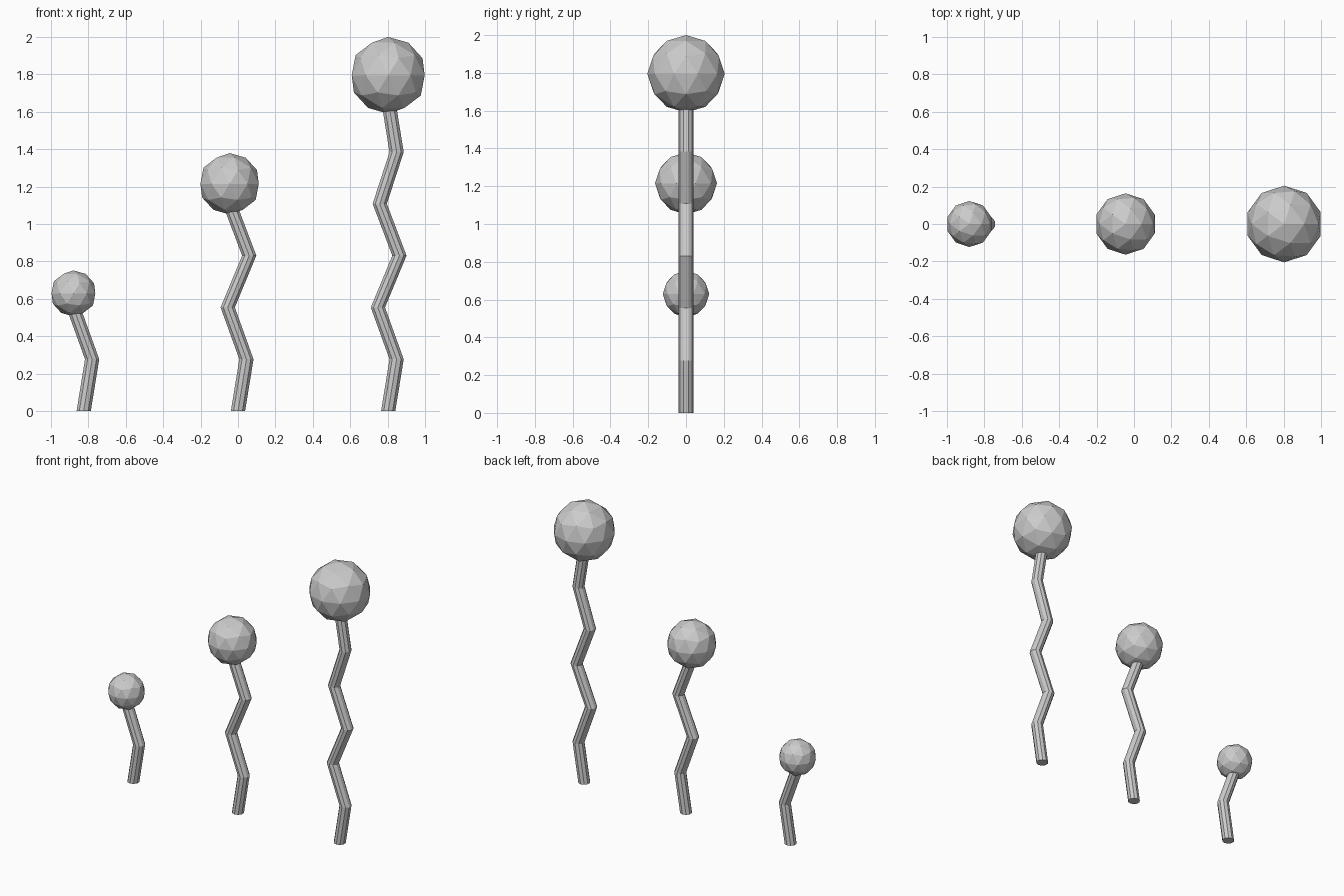
import bpy, bmesh, math
from mathutils import Vector

if "Cube" in bpy.data.objects:
    bpy.data.objects.remove(bpy.data.objects["Cube"])

SIDES, RADIUS, STEP = 10, 0.04, 0.277
# sideways offset of the shared zigzag at each step up
ZIGZAG = [0, 0.045, -0.055, 0.06, -0.045, 0.045, 0]


def add_object(name, bm):
    bmesh.ops.recalc_face_normals(bm, faces=bm.faces)
    mesh = bpy.data.meshes.new(name)
    bm.to_mesh(mesh)
    bm.free()
    bpy.context.collection.objects.link(bpy.data.objects.new(name, mesh))


def add_stem(name, base_x, segments):
    # stack of level rings following the zigzag, closed at both ends
    bm = bmesh.new()
    rings = []
    for i, dx in enumerate(ZIGZAG[:segments + 1]):
        ring = []
        for k in range(SIDES):
            a = math.pi / 2 + math.tau * k / SIDES
            ring.append(bm.verts.new((base_x + dx + RADIUS * math.cos(a),
                                      RADIUS * math.sin(a), i * STEP)))
        rings.append(ring)
    for low, high in zip(rings, rings[1:]):
        for k in range(SIDES):
            n = (k + 1) % SIDES
            bm.faces.new((low[k], low[n], high[n], high[k]))
    bm.faces.new(rings[0])
    bm.faces.new(rings[-1])
    add_object(name, bm)


def add_head(name, centre, radius):
    # faceted ball on the stem tip
    bm = bmesh.new()
    bmesh.ops.create_icosphere(bm, subdivisions=2, radius=radius)
    bmesh.ops.translate(bm, verts=bm.verts, vec=Vector(centre))
    add_object(name, bm)


# size, base x, stem segments, head height, head radius
for size, x, segments, z, r in [("small", -0.825, 2, 0.629, 0.123),
                                ("medium", 0.0, 4, 1.215, 0.164),
                                ("large", 0.803, 6, 1.795, 0.205)]:
    add_stem(size + "_stem", x, segments)
    add_head(size + "_head", (x + ZIGZAG[segments], 0, z), r)
